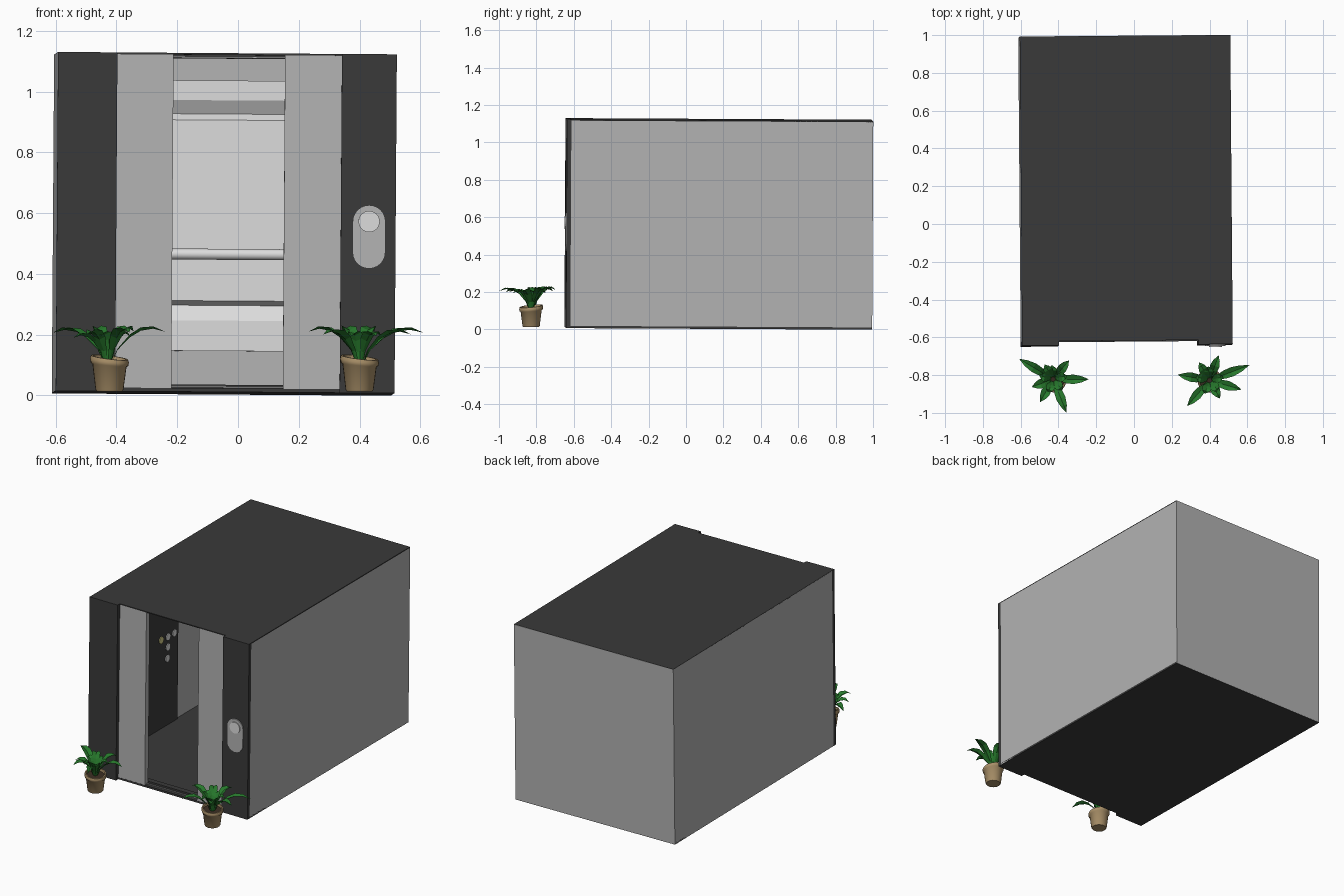
import bpy, bmesh, math
from mathutils import Matrix, Vector, Euler

if "Cube" in bpy.data.objects:
    bpy.data.objects.remove(bpy.data.objects["Cube"])


def material(name, r, g, b):
    m = bpy.data.materials.new(name)
    m.diffuse_color = (r, g, b, 1)
    m.use_nodes = True
    m.node_tree.nodes["Principled BSDF"].inputs["Base Color"].default_value = m.diffuse_color
    return m


DARK = material("charcoal", 0.042, 0.042, 0.042)
GREY = material("mid grey", 0.45, 0.45, 0.45)
LIGHT = material("light grey", 0.72, 0.72, 0.72)
GREEN = material("leaf green", 0.02, 0.19, 0.025)
CLAY = material("tan clay", 0.40, 0.28, 0.14)
SOIL = material("soil brown", 0.04, 0.025, 0.015)
YELLOW = material("pale yellow", 0.65, 0.6, 0.25)

# The whole cabin leans very slightly
C = Vector((-0.045, 0.178, 0.5645))
TILT = (Matrix.Translation(C)
        @ Euler([math.radians(a) for a in (-0.3, 0.4, 0.45)]).to_matrix().to_4x4()
        @ Matrix.Translation(-C))


def make(name, bm, mat, tilt=True):
    bmesh.ops.recalc_face_normals(bm, faces=bm.faces)
    me = bpy.data.meshes.new(name)
    bm.to_mesh(me)
    bm.free()
    me.materials.append(mat)
    if tilt:
        me.transform(TILT)
    ob = bpy.data.objects.new(name, me)
    bpy.context.collection.objects.link(ob)
    return ob


def smooth(ob, angle=35):
    bpy.ops.object.select_all(action='DESELECT')
    ob.select_set(True)
    bpy.context.view_layer.objects.active = ob
    bpy.ops.object.shade_smooth_by_angle(angle=math.radians(angle))


def box(name, x0, x1, y0, y1, z0, z1, mat):
    bm = bmesh.new()
    bmesh.ops.create_cube(bm, size=1)
    for v in bm.verts:
        v.co = Vector((x0 if v.co.x < 0 else x1,
                       y0 if v.co.y < 0 else y1,
                       z0 if v.co.z < 0 else z1))
    return make(name, bm, mat)


def prism(name, pts, offset, mat):
    """Extrude a closed outline by an offset vector."""
    bm = bmesh.new()
    f = bm.faces.new([bm.verts.new(p) for p in pts])
    r = bmesh.ops.extrude_face_region(bm, geom=[f])
    bmesh.ops.translate(bm, vec=offset,
                        verts=[g for g in r["geom"] if isinstance(g, bmesh.types.BMVert)])
    return make(name, bm, mat)


def ring(r, n=24, start=0.0):
    return [(r * math.cos(start + 2 * math.pi * i / n),
             r * math.sin(start + 2 * math.pi * i / n)) for i in range(n)]


# Cabin shell
X0, X1, Y0, Y1, Z0, Z1 = -0.6025, 0.5125, -0.62, 0.993, 0.007, 1.122
T = 0.012
box("floor", X0, X1, Y0, Y1, Z0, Z0 + T, DARK)
box("roof", X0, X1, Y0, Y1, Z1 - 0.006, Z1, DARK)
box("left_wall", X0, X0 + T, Y0, Y1, Z0 + 0.001, Z1 - 0.001, GREY)
box("right_wall", X1 - T, X1, Y0, Y1, Z0 + 0.001, Z1 - 0.001, GREY)
box("back_wall", X0, X1, Y1 - T, Y1 + 0.001, Z0 + 0.001, Z1 - 0.001, GREY)

# Front: dark side posts, half-open sliding doors, door tracks
box("left_post", X0, -0.407, -0.643, Y0, Z0, Z1, DARK)
box("right_post", 0.332, X1, -0.643, Y0, Z0, Z1, DARK)
box("left_door", -0.42, -0.222, -0.619, -0.585, Z0 + T, Z1 - 0.006, GREY)
box("right_door", 0.145, 0.345, -0.619, -0.585, Z0 + T, Z1 - 0.006, GREY)
for z, part in ((0.019, "sill"), (1.104, "header")):
    box(part + "_track", -0.59, 0.50, -0.585, -0.55, z, z + 0.012, DARK)
    box(part + "_rail", -0.59, 0.50, -0.60, -0.596, z + 0.002, z + 0.007, GREY)

# Back panelling with two V grooves
F, G = 0.945, 0.972
profile = [(0.98, 0.15), (F, 0.15), (F, 0.25), (G, 0.30), (F, 0.315), (F, 0.91),
           (G, 0.93), (F, 0.975), (F, 1.04), (0.982, 1.04)]
prism("back_panelling", [(X0 + T, y, z) for y, z in profile],
      (X1 - X0 - 2 * T, 0, 0), LIGHT)

# Handrail with brackets
rail = prism("handrail", [(X0 + 0.04, 0.90 + y, 0.468 + z) for y, z in ring(0.018, 16)],
             (X1 - X0 - 0.08, 0, 0), LIGHT)
smooth(rail)
for x in (-0.45, 0.36):
    box("handrail_bracket", x - 0.01, x + 0.01, 0.90, F + 0.002, 0.46, 0.476, GREY)

# Outside call plate: capsule plate and round button
CX = 0.425
arc = [math.pi * i / 12 for i in range(13)]
caps = ([(CX + 0.054 * math.cos(a), 0.571 + 0.054 * math.sin(a)) for a in arc]
        + [(CX - 0.054 * math.cos(a), 0.470 - 0.054 * math.sin(a)) for a in arc])
prism("call_plate", [(x, -0.643, z) for x, z in caps], (0, -0.006, 0), GREY)
prism("call_button", [(CX + x, -0.649, 0.571 + z) for x, z in ring(0.035)],
      (0, -0.005, 0), LIGHT)

# Inside control panel and buttons on the left wall
PX = X0 + T
box("control_panel", PX, PX + 0.009, -0.06, 0.235, Z0 + T, 1.10, DARK)
for y, z, m in ((0.06, 0.585, YELLOW), (0.13, 0.58, LIGHT), (0.195, 0.58, LIGHT),
                (0.13, 0.515, LIGHT), (0.125, 0.445, LIGHT)):
    prism("floor_button", [(PX + 0.009, y + a, z + b) for a, b in ring(0.022, 16)],
          (0.005, 0, 0), m)


# Potted plants
def pot(name, cx, cy):
    prof = [(0.0, 0.0), (0.042, 0.0), (0.046, 0.006), (0.056, 0.085), (0.062, 0.09),
            (0.064, 0.102), (0.061, 0.112), (0.054, 0.112), (0.052, 0.098)]
    n = 24
    bm = bmesh.new()
    rows = [[bm.verts.new((x + cx, y + cy,
                           0.013 + z + (0.1 * y - 0.12 * x) * z / 0.112))
             for x, y in ring(r, n)] for r, z in prof[1:]]
    bm.faces.new(rows[0])
    for a, b in zip(rows, rows[1:]):
        for i in range(n):
            j = (i + 1) % n
            bm.faces.new((a[i], a[j], b[j], b[i]))
    top = bm.faces.new(rows[-1])
    ob = make(name, bm, CLAY, tilt=False)
    ob.data.materials.append(SOIL)
    ob.data.polygons[len(ob.data.polygons) - 1].material_index = 1
    smooth(ob, 50)


# Leaf stations: fraction of length, height, width
STATIONS = [(0.0, 0.10, 0.012), (0.12, 0.15, 0.02), (0.35, 0.193, 0.044),
            (0.55, 0.215, 0.05), (0.78, 0.222, 0.034), (1.0, 0.212, 0.001)]


def foliage(name, cx, cy, leaves):
    bm = bmesh.new()
    for ang, length, lift in leaves:
        a = math.radians(ang)
        d = Vector((math.cos(a), math.sin(a), 0))
        s = Vector((-d.y, d.x, 0))
        prev = None
        for t, z, w in STATIONS:
            p = Vector((cx, cy, 0.1 + (z - 0.1) * lift)) + d * (0.01 + t * (length - 0.01))
            up = Vector((0, 0, w * 0.22))
            row = [bm.verts.new(q) for q in (p + s * w / 2 + up, p, p - s * w / 2 + up)]
            if prev:
                for i in (0, 1):
                    bm.faces.new((prev[i], prev[i + 1], row[i + 1], row[i]))
            prev = row
    make(name, bm, GREEN, tilt=False)


small = [(ang, 0.075, 0.85) for ang in (15, 95, 165, 250, 310)]
pot("left_pot", -0.423, -0.828)
foliage("left_plant_leaves", -0.428, -0.822,
        [(149, 0.21, 0.95), (0, 0.188, 0.98), (-68, 0.19, 0.95), (-120, 0.14, 0.9),
         (50, 0.13, 1.0), (200, 0.12, 0.8), (120, 0.09, 1.0)] + small)
pot("right_pot", 0.40, -0.828)
foliage("right_plant_leaves", 0.40, -0.828,
        [(21, 0.225, 0.95), (-16, 0.175, 0.9), (-60, 0.11, 0.85), (229, 0.18, 0.9),
         (170, 0.17, 0.98), (120, 0.11, 1.0), (70, 0.14, 1.0)] + small)
